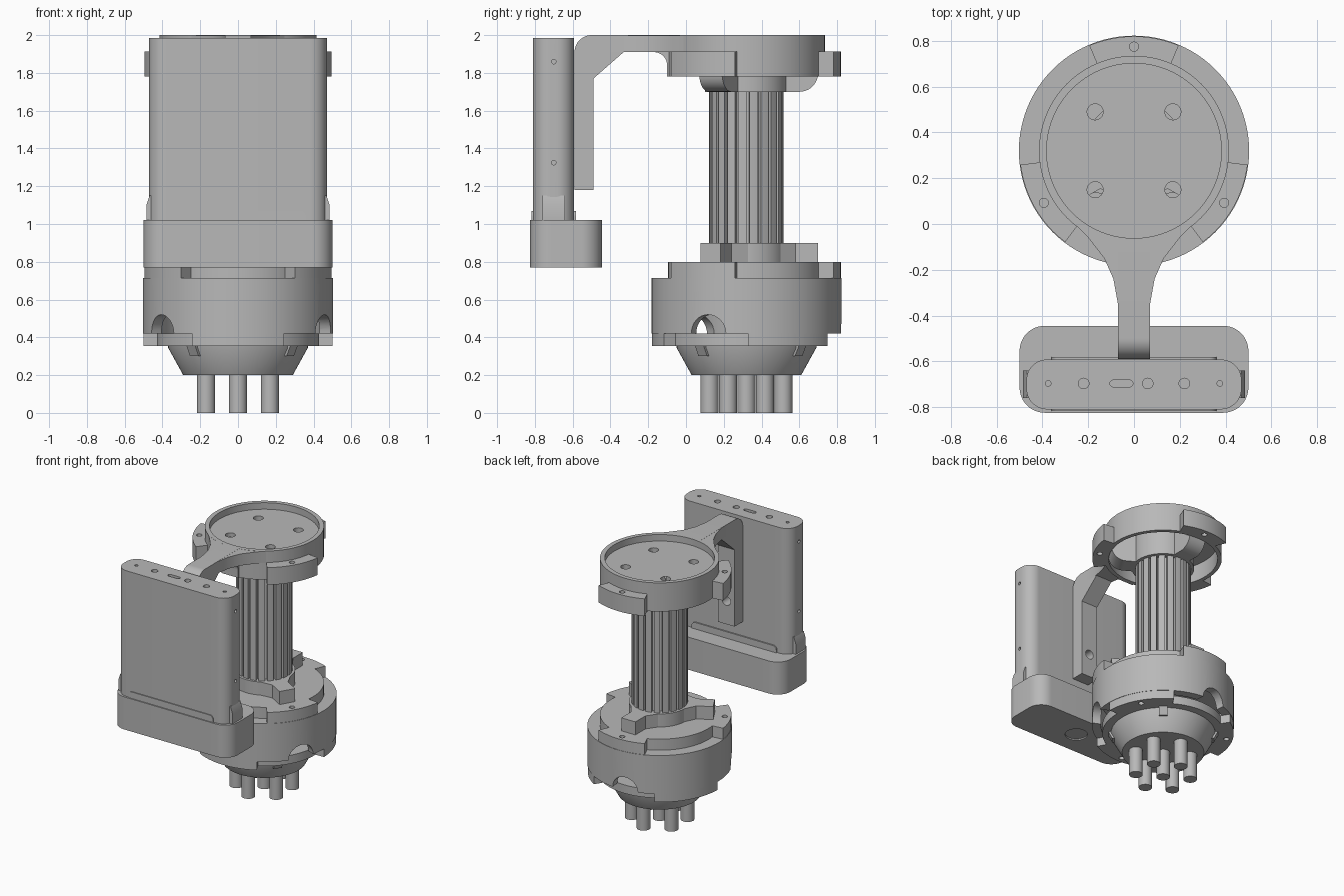
import bpy, bmesh, math
from math import sin, cos, radians, pi

cube = bpy.data.objects.get("Cube")
if cube:
    bpy.data.objects.remove(cube, do_unlink=True)

GREY = (0.48, 0.48, 0.48, 1)
mat = bpy.data.materials.new("plain grey")
mat.use_nodes = True
mat.diffuse_color = GREY
mat.node_tree.nodes["Principled BSDF"].inputs["Base Color"].default_value = GREY

CY = 0.32                      # y of the main axis
LUGS = (90, 210, 330)          # directions repeated around the axis


def finish(name, bm):
    bmesh.ops.remove_doubles(bm, verts=bm.verts, dist=1e-5)
    bmesh.ops.recalc_face_normals(bm, faces=bm.faces)
    me = bpy.data.meshes.new(name)
    bm.to_mesh(me)
    bm.free()
    me.materials.append(mat)
    ob = bpy.data.objects.new(name, me)
    bpy.context.collection.objects.link(ob)
    return ob


def prism(name, pts, lo, hi, axis="z"):
    """Extrude a 2D outline between lo and hi along an axis."""
    place = {"z": lambda a, b, h: (a, b, h),
             "x": lambda a, b, h: (h, a, b),
             "y": lambda a, b, h: (a, h, b)}[axis]
    bm = bmesh.new()
    bot, top = [[bm.verts.new(place(a, b, h)) for a, b in pts] for h in (lo, hi)]
    bm.faces.new(bot)
    bm.faces.new(top)
    for i in range(len(pts)):
        j = (i + 1) % len(pts)
        bm.faces.new((bot[i], bot[j], top[j], top[i]))
    return finish(name, bm)


def lathe(name, profile, closed=True, steps=96):
    """Turn an (r, z) outline about the main axis."""
    bm = bmesh.new()
    rings = [[bm.verts.new((r * cos(2 * pi * k / steps), CY + r * sin(2 * pi * k / steps), z))
              for k in range(steps)] if r else [bm.verts.new((0, CY, z))] for r, z in profile]
    n = len(rings)
    for i in range(n if closed else n - 1):
        a, b = rings[i], rings[(i + 1) % n]
        for k in range(steps):
            m = (k + 1) % steps
            quad = [a[k % len(a)], a[m % len(a)], b[m % len(b)], b[k % len(b)]]
            face = list(dict.fromkeys(quad))
            if len(face) > 2:
                bm.faces.new(face)
    return finish(name, bm)


def arc(cx, cy, r, a0, a1, n=12):
    return [(cx + r * cos(radians(a0 + (a1 - a0) * i / n)),
             cy + r * sin(radians(a0 + (a1 - a0) * i / n))) for i in range(n + 1)]


def circle(cx, cy, r, n=24):
    return arc(cx, cy, r, 0, 360, n)[:-1]


def round_rect(x, y0, y1, r):
    return (arc(x - r, y1 - r, r, 0, 90) + arc(r - x, y1 - r, r, 90, 180)
            + arc(r - x, y0 + r, r, 180, 270) + arc(x - r, y0 + r, r, 270, 360))


def polar(r, deg):
    return r * cos(radians(deg)), CY + r * sin(radians(deg))


def turn(ob, deg):
    """Swing a part built along +x from the origin to a direction on the main axis."""
    ob.rotation_euler.z = radians(deg)
    ob.location.y = CY
    return ob


def cut(ob, cutters):
    for c in cutters:
        c.hide_render = True
        mod = ob.modifiers.new("cut", "BOOLEAN")
        mod.operation, mod.solver, mod.object = "DIFFERENCE", "EXACT", c
        bpy.context.view_layer.update()
        bpy.context.view_layer.objects.active = ob
        bpy.ops.object.modifier_apply(modifier=mod.name)
        bpy.data.objects.remove(c, do_unlink=True)


def lug(name, deg, half, z0, z1, r0=0.405):
    ob = prism(name, arc(0, CY, r0, deg - half, deg + half, 16)
               + arc(0, CY, 0.5, deg + half, deg - half, 16), z0, z1)
    cut(ob, [prism("cutter", circle(*polar(0.455, deg), 0.02), z0 - 0.1, z1 + 0.1)])


# Top dish with a recessed floor, hollow underside and four holes
dish = lathe("top_dish", [(0, 1.95), (0.382, 1.95), (0.382, 2), (0.415, 2), (0.415, 1.78),
                          (0.385, 1.78), (0.385, 1.91), (0, 1.91)], closed=False)
cut(dish, [prism("cutter", circle(x, y, 0.035), 1.8, 2.1)
           for x in (-0.17, 0.17) for y in (0.15, 0.49)])
for d in LUGS:
    lug("top_lug", d, 23, 1.78, 1.912)

# Bracket: flared neck and bent arm
side = [(0.29, 0.03), (0.2, -0.06), (0.13, -0.15), (0.09, -0.24), (0.07, -0.35), (0.07, -0.45)]
prism("bracket_neck", side + [(-x, y) for x, y in reversed(side)]
      + arc(0, CY, 0.395, 225, 315, 20), 1.91, 1.999)
arm = prism("bracket_arm", [(-0.59, 1.18), (-0.49, 1.18), (-0.49, 1.77), (-0.33, 1.91)]
            + arc(-0.17, 1.84, 0.07, 90, 0) + [(-0.1, 1.78), (-0.08, 1.78), (-0.08, 2)]
            + arc(-0.5, 1.91, 0.09, 90, 180), -0.07, 0.07, "x")
cut(arm, [prism("cutter", circle(0, 1.36, 0.035), -0.57, -0.4, "y")])

# Flat case with ports on top and screw holes on the sides
case = prism("case", round_rect(0.47, -0.81, -0.592, 0.09), 1.0, 1.985)
ports = [prism("cutter", circle(x, -0.697, r), 1.95, 2.1)
         for x, r in ((-0.375, 0.012), (-0.22, 0.023), (0.06, 0.023), (0.22, 0.023), (0.375, 0.012))]
slot = arc(-0.02, -0.697, 0.015, -90, 90) + arc(-0.09, -0.697, 0.015, 90, 270)
ports.append(prism("cutter", slot, 1.95, 2.1))
for z in (1.325, 1.86):
    for s in (-1, 1):
        ports.append(prism("cutter", circle(-0.7, z, 0.012), *sorted((s * 0.44, s * 0.6)), "x"))
cut(case, ports)
prism("case_side_tabs", [(-0.485, 1.02), (0.485, 1.02), (0.485, 1.1), (0.468, 1.15),
                         (-0.468, 1.15), (-0.485, 1.1)], -0.76, -0.64, "y")
lip = [(-0.36, 1.0), (0.36, 1.0)] + arc(0.33, 1.04, 0.03, 0, 90, 6) + arc(-0.33, 1.04, 0.03, 90, 180, 6)
prism("case_lip", lip, -0.817, -0.582, "y")
foot = prism("case_base", round_rect(0.5, -0.825, -0.445, 0.11), 0.77, 1.02)
cut(foot, [prism("cutter", circle(0, -0.635, 0.08, 32), 0.7, 0.78)])

# Fluted column
N = 20
flutes = []
for k in range(N):
    for r, f in ((0.165, 0), (0.165, 0.28), (0.197, 0.28), (0.197, 0.64), (0.197, 1)):
        flutes.append(polar(r, (k + f) * 360 / N))
prism("column", flutes, 0.8, 1.75)

# Three-armed clamps at both ends of the column
for d in LUGS:
    turn(prism("lower_clamp_arm", [(0, -0.13), (0.16, -0.13), (0.26, -0.06), (0.38, -0.06),
                                   (0.38, 0.06), (0.26, 0.06), (0.16, 0.13), (0, 0.13)],
               0.79, 0.9), d)
    tip = [(0, 1.7), (0.28, 1.7)] + arc(0.28, 1.8, 0.1, -90, 0) + [(0.38, 1.92), (0, 1.92)]
    turn(prism("upper_clamp_arm", tip, -0.07, 0.07, "y"), d)
lathe("lower_clamp_hub", [(0, 0.79), (0.215, 0.79), (0.215, 0.9), (0, 0.9)], closed=False)
lathe("upper_clamp_hub", [(0, 1.7), (0.22, 1.7), (0.22, 1.92), (0, 1.92)], closed=False)

# Round housing, hollow below, with three arched openings
shell = lathe("housing", [(0, 0.8), (0.415, 0.8), (0.415, 0.715), (0.503, 0.715), (0.503, 0.42),
                          (0.44, 0.42), (0.44, 0.62), (0, 0.62)], closed=False)
cut(shell, [turn(prism("cutter", circle(0, 0.42, 0.1, 32), 0.3, 0.7, "x"), d)
            for d in (96, 216, 336)])
for d in LUGS:
    lug("housing_lug", d, 23, 0.71, 0.8)

# Segmented lower ring
lathe("lower_ring", [(0.36, 0.355), (0.43, 0.355), (0.43, 0.42), (0.36, 0.42)])
for d in (30, 150, 270):
    lug("lower_ring_lug", d, 29, 0.355, 0.421, 0.42)

# Tapered nose with small gussets
lathe("nose", [(0, 0.2), (0.29, 0.2), (0.37, 0.345), (0.37, 0.42), (0, 0.42)], closed=False)
for d in (50, 140, 230, 320):
    turn(prism("gusset", [(0.31, 0.3), (0.36, 0.3), (0.39, 0.36), (0.31, 0.36)],
               -0.03, 0.03, "y"), d)

# Seven pins
for p in [(0, CY)] + [polar(0.195, 30 + 60 * k) for k in range(6)]:
    prism("pin", circle(*p, 0.048), 0, 0.21)

# Smooth round surfaces, keep edges sharp
bpy.ops.object.select_all(action="DESELECT")
for ob in bpy.context.collection.objects:
    if ob.type == "MESH":
        ob.select_set(True)
        bpy.context.view_layer.objects.active = ob
bpy.ops.object.shade_smooth_by_angle(angle=radians(30))
